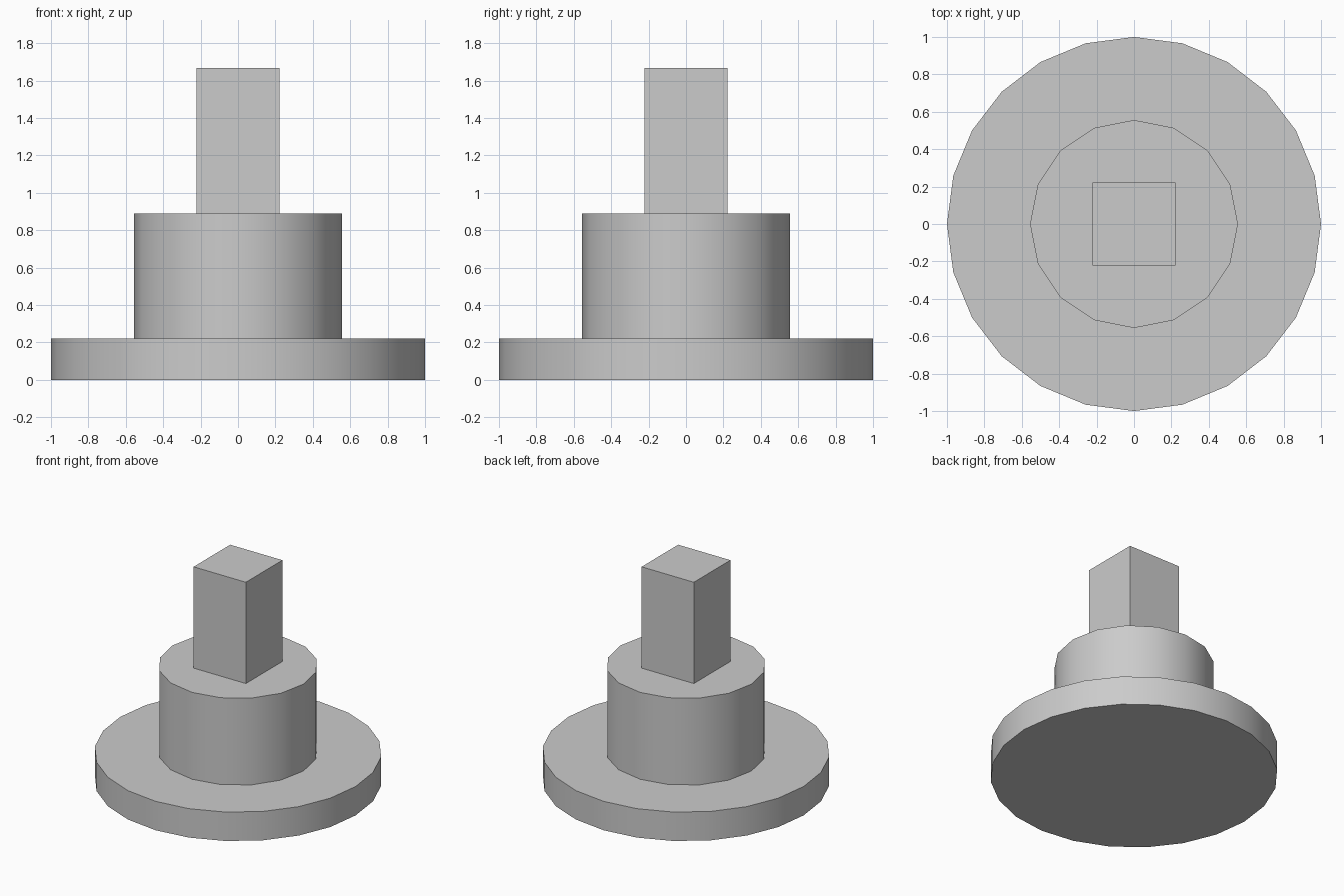
import bpy
import math

if "Cube" in bpy.data.objects:
    bpy.data.objects.remove(bpy.data.objects["Cube"])


def cylinder(name, sides, radius, z0, z1):
    bpy.ops.mesh.primitive_cylinder_add(
        vertices=sides, radius=radius, depth=z1 - z0, location=(0, 0, (z0 + z1) / 2))
    obj = bpy.context.object
    obj.name = name
    bpy.ops.object.shade_smooth_by_angle(angle=math.radians(30))
    return obj


# Wide round base and narrower collar
cylinder("base_disc", 24, 1.0, 0.0, 0.222)
cylinder("collar", 16, 0.556, 0.222, 0.889)

# Square post on top
z0, z1 = 0.889, 1.667
bpy.ops.mesh.primitive_cube_add(size=1, location=(0, 0, (z0 + z1) / 2))
post = bpy.context.object
post.name = "square_post"
post.scale = (0.444, 0.444, z1 - z0)
bpy.ops.object.transform_apply(location=False, rotation=False, scale=True)
